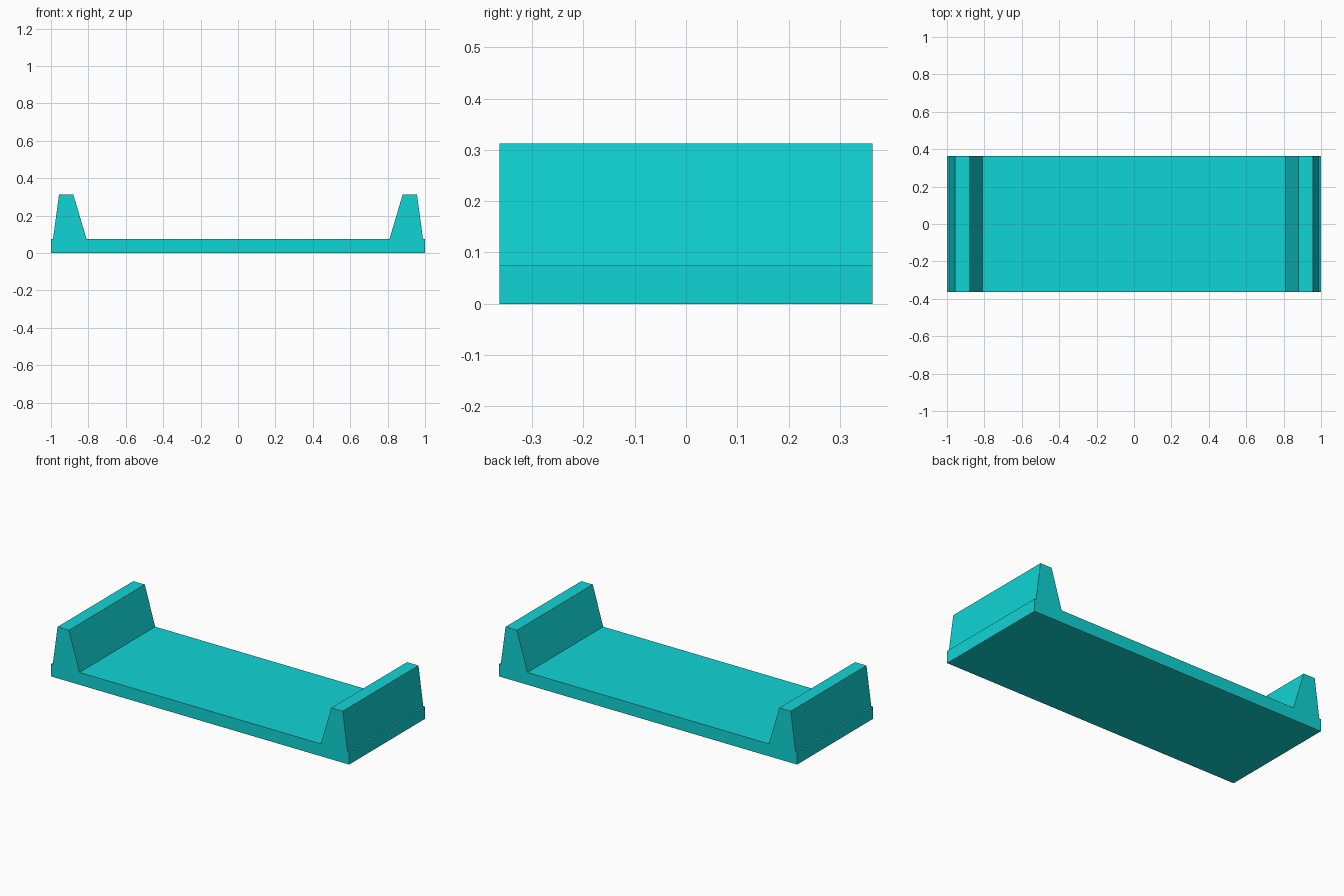
import bpy
import bmesh

HALF_DEPTH = 0.363
BASE_TOP = 0.075
WALL_TOP = 0.312

old = bpy.data.objects.get("Cube")
if old:
    bpy.data.objects.remove(old, do_unlink=True)

# Single flat colour
turquoise = bpy.data.materials.new("turquoise")
turquoise.use_nodes = True
colour = (0.005, 0.66, 0.66, 1)
turquoise.diffuse_color = colour
turquoise.node_tree.nodes["Principled BSDF"].inputs["Base Color"].default_value = colour


def extrude_profile(name, half_profile):
    """Mirror an x-z half profile across x = 0 and extrude it along y."""
    outline = half_profile + [(-x, z) for x, z in reversed(half_profile)]
    bm = bmesh.new()
    face = bm.faces.new([bm.verts.new((x, -HALF_DEPTH, z)) for x, z in outline])
    result = bmesh.ops.extrude_face_region(bm, geom=[face])
    moved = [v for v in result["geom"] if isinstance(v, bmesh.types.BMVert)]
    bmesh.ops.translate(bm, vec=(0, 2 * HALF_DEPTH, 0), verts=moved)
    bmesh.ops.recalc_face_normals(bm, faces=bm.faces)
    mesh = bpy.data.meshes.new(name)
    bm.to_mesh(mesh)
    bm.free()
    mesh.materials.append(turquoise)
    obj = bpy.data.objects.new(name, mesh)
    bpy.context.collection.objects.link(obj)
    return obj


# Flat base with a tapered wall at each end, set in by a narrow ledge
extrude_profile("tray_with_end_walls", [
    (1.0, 0), (1.0, BASE_TOP), (0.989, BASE_TOP),
    (0.957, WALL_TOP), (0.88, WALL_TOP), (0.81, BASE_TOP),
])
